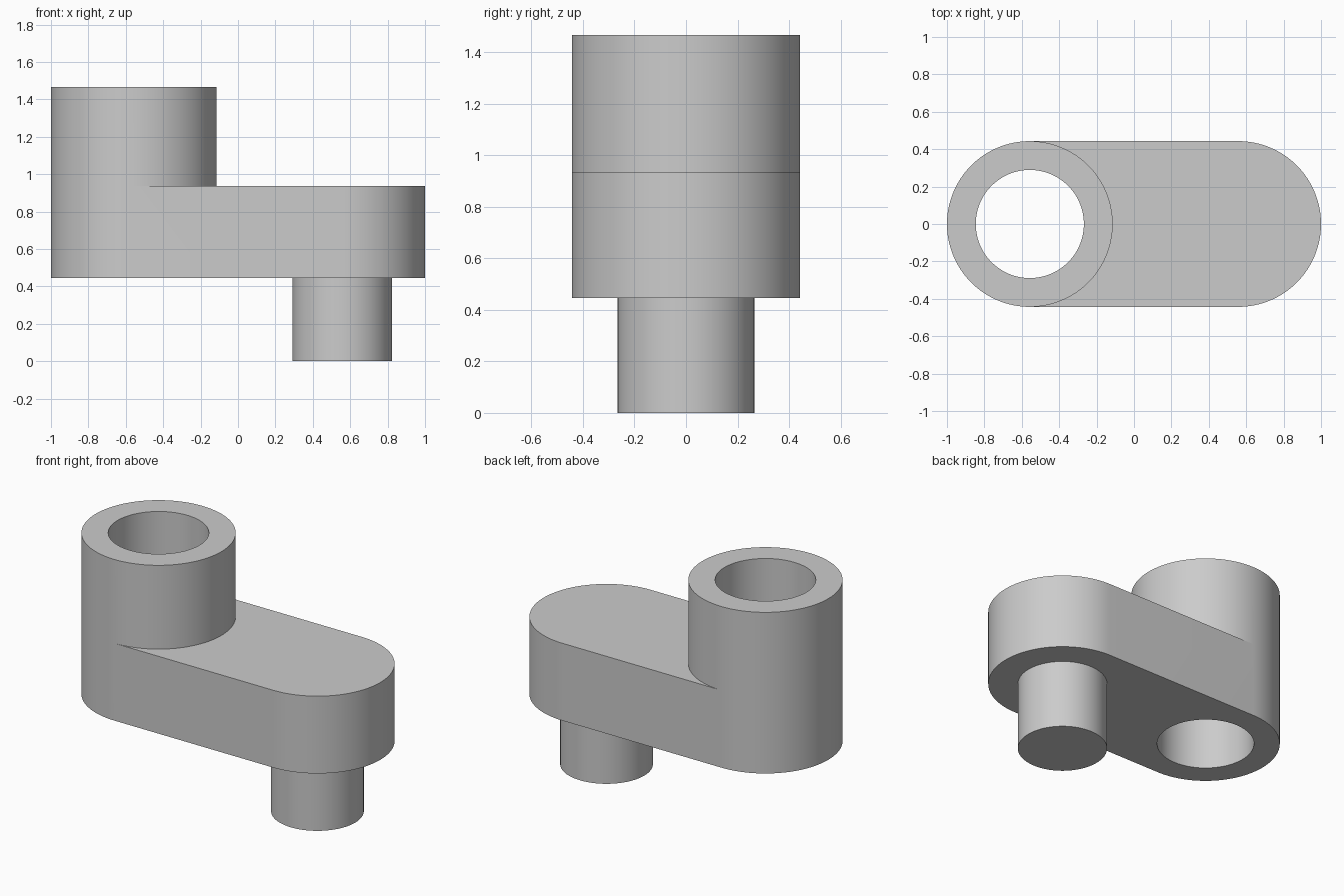
import bpy, bmesh, math

if "Cube" in bpy.data.objects:
    bpy.data.objects.remove(bpy.data.objects["Cube"])

R, HOLE, PIN = 0.443, 0.289, 0.266      # radii
C = 1 - R                                # axis offset of boss / pin
Z_ARM, Z_MID, Z_TOP = 0.446, 0.936, 1.467
HALF = 64                                # segments per half circle

# Matching angle lists: right half then left half (seam angles are doubled)
RIGHT = [(1, -math.pi / 2 + math.pi * i / HALF) for i in range(HALF + 1)]
LEFT = [(-1, math.pi / 2 + math.pi * i / HALF) for i in range(HALF + 1)]
STEPS = RIGHT + LEFT


def ring(bm, r, z, slot=False):
    """Circle on the boss axis, or the long slot outline of the arm."""
    return [bm.verts.new(((side if slot else -1) * C + r * math.cos(a),
                          r * math.sin(a), z)) for side, a in STEPS]


def finish(name, bm):
    bmesh.ops.recalc_face_normals(bm, faces=bm.faces)
    mesh = bpy.data.meshes.new(name)
    bm.to_mesh(mesh)
    bm.free()
    obj = bpy.data.objects.new(name, mesh)
    bpy.context.collection.objects.link(obj)
    bpy.ops.object.select_all(action='DESELECT')
    bpy.context.view_layer.objects.active = obj
    obj.select_set(True)
    bpy.ops.object.shade_smooth_by_angle(angle=math.radians(30))
    return obj


# Arm with hollow boss: one closed loop of rings around the bore
bm = bmesh.new()
rings = [ring(bm, HOLE, Z_ARM), ring(bm, R, Z_ARM, True),
         ring(bm, R, Z_MID, True), ring(bm, R, Z_MID),
         ring(bm, R, Z_TOP), ring(bm, HOLE, Z_TOP)]
n = len(STEPS)
for k, low in enumerate(rings):
    high = rings[(k + 1) % len(rings)]
    for i in range(n):
        j = (i + 1) % n
        bm.faces.new((low[i], low[j], high[j], high[i]))
bmesh.ops.remove_doubles(bm, verts=bm.verts, dist=1e-5)
finish("crank_arm", bm)

# Solid pin below the other end
bm = bmesh.new()
bmesh.ops.create_cone(bm, cap_ends=True, segments=2 * HALF,
                      radius1=PIN, radius2=PIN, depth=Z_ARM)
bmesh.ops.translate(bm, verts=bm.verts, vec=(C, 0, Z_ARM / 2))
finish("crank_pin", bm)
